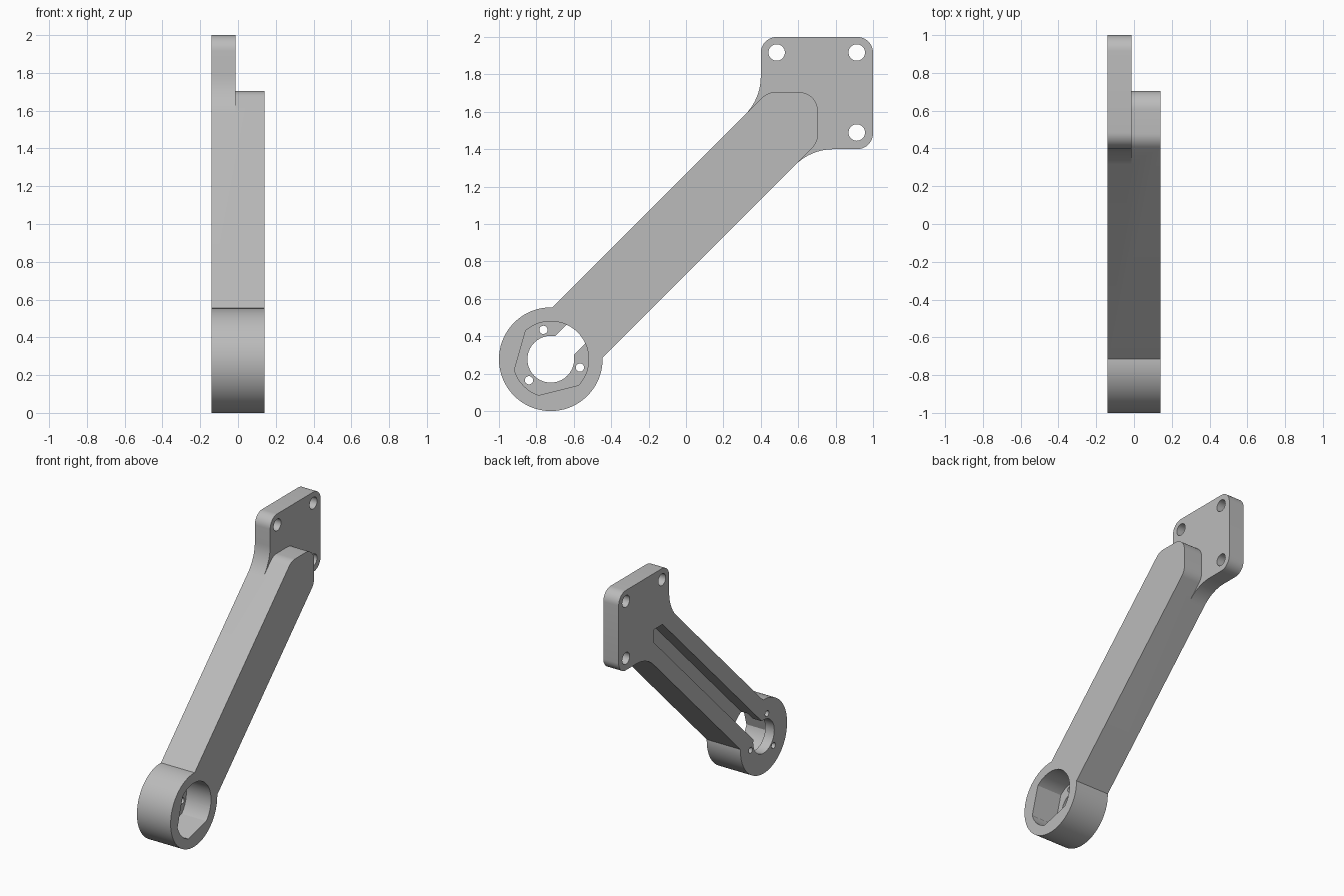
import bpy, bmesh, math
from mathutils import Vector

cube = bpy.data.objects.get("Cube")
if cube:
    bpy.data.objects.remove(cube, do_unlink=True)

grey = bpy.data.materials.new("plain_grey")
grey.use_nodes = True
colour = (0.5, 0.5, 0.5, 1)
grey.diffuse_color = colour
grey.node_tree.nodes["Principled BSDF"].inputs["Base Color"].default_value = colour

SIDE = 0.14              # half thickness of the whole bracket
PLATE_FACE = -0.013      # inner face of the mounting plate
HUB = Vector((-0.723, 0.277))
HUB_R = 0.277
ARM_W = 0.19             # half width of the arm
SLOT_W = 0.071           # half width of the slot
EPS = 0.05


def along(distance, offset):
    """Point in (y, z) measured along the diagonal arm and across it."""
    k = math.sqrt(0.5)
    return HUB + Vector(((distance - offset) * k, (distance + offset) * k))


def rounded(corners, steps=10):
    """Outline from (y, z, radius) corners with tangent fillets."""
    pts = []
    for i, (y, z, r) in enumerate(corners):
        p = Vector((y, z))
        a = (Vector(corners[i - 1][:2]) - p).normalized()
        b = (Vector(corners[(i + 1) % len(corners)][:2]) - p).normalized()
        if r == 0:
            pts.append(p)
            continue
        half = a.angle(b) / 2
        centre = p + (a + b).normalized() * (r / math.sin(half))
        start = p + a * (r / math.tan(half)) - centre
        end = p + b * (r / math.tan(half)) - centre
        turn = start.angle(end)
        for s in range(steps + 1):
            t = s / steps
            v = (start * math.sin((1 - t) * turn) + end * math.sin(t * turn)) / math.sin(turn)
            pts.append(centre + v)
    return pts


def circle(centre, r, n=72, flats=(), flat_r=0):
    """Circle outline, with optional flats at the given angles."""
    limit = math.acos(flat_r / r) if flats else 0
    pts = []
    for i in range(n):
        a = 2 * math.pi * i / n
        gap = [abs((a - f + math.pi) % (2 * math.pi) - math.pi) for f in flats]
        if all(g > limit + 0.02 for g in gap):
            pts.append((a, r))
    for f in flats:
        pts += [(f - limit, r), (f + limit, r)]
    pts.sort()
    return [centre + Vector((math.cos(a), math.sin(a))) * q for a, q in pts]


def prism(name, outline, x0, x1):
    """Extrude a (y, z) outline from x0 to x1."""
    bm = bmesh.new()
    face = bm.faces.new([bm.verts.new((x0, p[0], p[1])) for p in outline])
    moved = bmesh.ops.extrude_face_region(bm, geom=[face])["geom"]
    bmesh.ops.translate(bm, vec=(x1 - x0, 0, 0),
                        verts=[g for g in moved if isinstance(g, bmesh.types.BMVert)])
    bmesh.ops.recalc_face_normals(bm, faces=bm.faces)
    mesh = bpy.data.meshes.new(name)
    bm.to_mesh(mesh)
    bm.free()
    mesh.materials.append(grey)
    ob = bpy.data.objects.new(name, mesh)
    bpy.context.collection.objects.link(ob)
    return ob


def combine(target, tool, operation):
    mod = target.modifiers.new(operation.lower(), 'BOOLEAN')
    mod.operation, mod.solver, mod.object = operation, 'EXACT', tool
    bpy.context.view_layer.objects.active = target
    bpy.ops.object.modifier_apply(modifier=mod.name)
    bpy.data.objects.remove(tool, do_unlink=True)


# Diagonal arm with a square, rounded tip
low, high = along(0.1, -ARM_W), along(0.1, ARM_W)
rise = ARM_W * math.sqrt(2)
arm = prism("bracket_arm", rounded([
    (low.x, low.y, 0), (0.705, 1.705 - rise, 0.1), (0.705, 1.705, 0.1),
    (1.705 - 1 - rise, 1.705, 0.1), (high.x, high.y, 0)]), -SIDE, SIDE)

# Hub ring
combine(arm, prism("hub", circle(HUB, HUB_R, 96), -SIDE, SIDE), 'UNION')

# Mounting plate flowing into the arm
combine(arm, prism("mounting_plate", rounded([
    (0.3, 1.3 + rise, 0), (0.4, 1.4 + rise, 0.29), (0.4, 2, 0.085), (1, 2, 0.085),
    (1, 1.4, 0.085), (0.4 + rise, 1.4, 0.29), (0.3 + rise, 1.3, 0)]),
    -SIDE, PLATE_FACE), 'UNION')

# Hub pocket with two flats, open on the left side
pocket = circle(HUB, 0.203, 72, [math.radians(164), math.radians(284)], 0.171)
combine(arm, prism("pocket", pocket, -SIDE + 0.075, SIDE + EPS), 'DIFFERENCE')

# Long slot with a pointed end, open on the right side
slot = [along(0, -SLOT_W), along(1.84 - SLOT_W, -SLOT_W), along(1.84, 0),
        along(1.84 - SLOT_W, SLOT_W), along(0, SLOT_W)]
combine(arm, prism("slot", slot, -SIDE - EPS, PLATE_FACE), 'DIFFERENCE')

# Hub bore, hub screw holes and plate bolt holes
holes = [(HUB, 0.125)]
for degrees in (104, 224, 344):
    a = math.radians(degrees)
    holes.append((HUB + Vector((math.cos(a), math.sin(a))) * 0.162, 0.022))
for y, z in ((0.485, 1.917), (0.913, 1.917), (0.913, 1.489)):
    holes.append((Vector((y, z)), 0.044))
for centre, r in holes:
    combine(arm, prism("hole", circle(centre, r, 40), -SIDE - EPS, SIDE + EPS), 'DIFFERENCE')

# Smooth curved walls, crisp edges
bpy.ops.object.select_all(action='DESELECT')
arm.select_set(True)
bpy.context.view_layer.objects.active = arm
bpy.ops.object.shade_smooth_by_angle(angle=math.radians(30))
